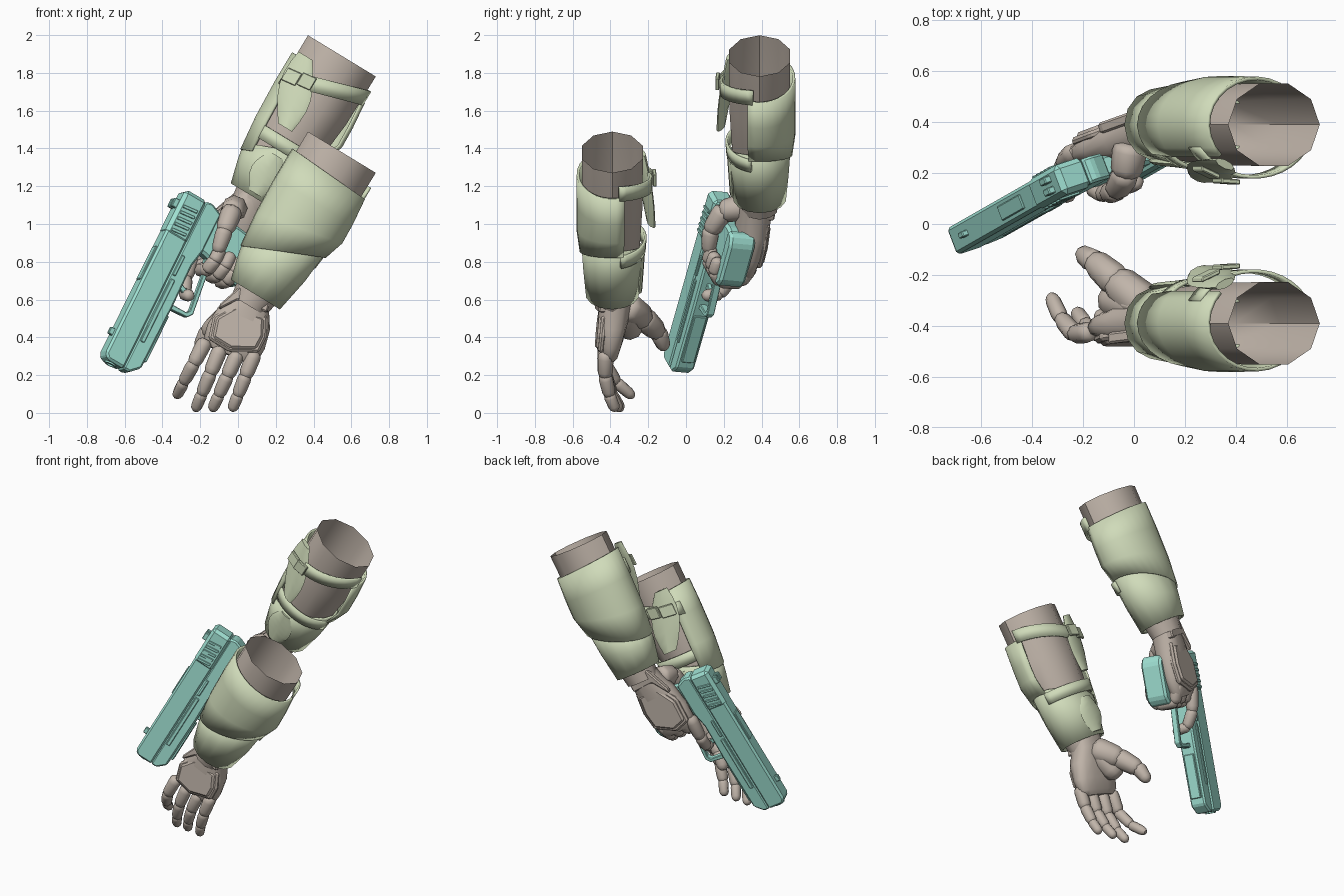
import bpy, bmesh, math
from mathutils import Vector

if "Cube" in bpy.data.objects:
    bpy.data.objects.remove(bpy.data.objects["Cube"])


def material(name, rgb):
    m = bpy.data.materials.new(name)
    m.use_nodes = True
    m.diffuse_color = (*rgb, 1)
    m.node_tree.nodes["Principled BSDF"].inputs["Base Color"].default_value = (*rgb, 1)
    return m


CLOTH = material("warm grey cloth", (0.53, 0.46, 0.40))
ARMOUR = material("pale green armour", (0.63, 0.71, 0.49))
METAL = material("teal metal", (0.35, 0.75, 0.65))


def loft(name, rings, mat, cap=True, closed=True, solid=0, bevel=0, angle=40):
    """Skin a list of point rings into one object."""
    bm = bmesh.new()
    rows = [[bm.verts.new(p) for p in ring] for ring in rings]
    n = len(rows[0])
    for r0, r1 in zip(rows, rows[1:]):
        for i in range(n if closed else n - 1):
            j = (i + 1) % n
            bm.faces.new((r0[i], r0[j], r1[j], r1[i]))
    if cap:
        bm.faces.new(rows[0])
        bm.faces.new(rows[-1])
    bmesh.ops.recalc_face_normals(bm, faces=bm.faces)
    mesh = bpy.data.meshes.new(name)
    bm.to_mesh(mesh)
    bm.free()
    ob = bpy.data.objects.new(name, mesh)
    bpy.context.collection.objects.link(ob)
    mesh.materials.append(mat)
    if solid:
        mod = ob.modifiers.new("thickness", "SOLIDIFY")
        mod.thickness, mod.offset = solid, 0
    if bevel:
        mod = ob.modifiers.new("edge", "BEVEL")
        mod.width, mod.segments = bevel, 1
    bpy.ops.object.select_all(action="DESELECT")
    ob.select_set(True)
    bpy.context.view_layer.objects.active = ob
    if not bevel:
        bpy.ops.object.shade_smooth_by_angle(angle=math.radians(angle))
    return ob


def oval(c, u, v, n=10, power=1.0):
    pts = []
    for i in range(n):
        t = math.tau * i / n
        co, si = math.cos(t), math.sin(t)
        pts.append(c + u * math.copysign(abs(co) ** power, co)
                   + v * math.copysign(abs(si) ** power, si))
    return pts


def digit(name, pts, r0, r1):
    """A finger of overlapping rounded segments."""
    k = len(pts) - 1
    for i, (a, b) in enumerate(zip(pts, pts[1:])):
        d = (b - a).normalized()
        u = d.orthogonal().normalized()
        v = d.cross(u)
        ra, rb = r0 + (r1 - r0) * i / k, r0 + (r1 - r0) * (i + 1) / k
        a, b = a - d * ra * 0.35, b + d * rb * 0.35
        rings = []
        for t, s in ((0, 0.55), (0.1, 0.9), (0.25, 1), (0.75, 1), (0.9, 0.85), (1, 0.45)):
            r = (ra + (rb - ra) * t) * s
            rings.append(oval(a.lerp(b, t), u * r, v * r, 8))
        loft(f"{name}_segment_{i + 1}", rings, CLOTH, angle=50)


# Forearms: sleeve, guard, cuff, straps and pads, mirrored across y
DOWN, ACROSS = Vector((-0.52, 0, -0.855)), Vector((0.855, 0, -0.52))


def forearm(tag, side, top):
    centre = Vector((0.55, side * 0.39, top))

    def at(s, a, b):
        return centre + DOWN * s + ACROSS * a + Vector((0, side * b, 0))

    def shell(name, t0, t1, stations, mat, n=14, solid=0.014, closed=False):
        rings = []
        for s, ra, rb, tilt, ca in stations:
            ring = []
            for i in range(n if closed else n + 1):
                t = math.radians(t0 + (t1 - t0) * i / n)
                ring.append(at(s + tilt * math.cos(t), ca + ra * math.cos(t), rb * math.sin(t)))
            rings.append(ring)
        loft(f"{tag}_{name}", rings, mat, cap=False, closed=closed, solid=solid)

    shell("sleeve", 0, 360, [(0, .21, .17, 0, 0), (.3, .208, .168, 0, 0), (.6, .18, .15, 0, 0),
                             (.8, .13, .12, 0, 0), (.95, .105, .095, 0, 0)],
          CLOTH, 10, 0, True)
    shell("forearm_guard", -20, 222, [(.135, .228, .182, .015, 0), (.3, .235, .184, 0, .008),
                                      (.46, .232, .184, -.05, .015), (.61, .204, .166, -.09, .008)],
          ARMOUR, 18)
    shell("wrist_cuff", 0, 360, [(.58, .198, .16, -.08, 0), (.72, .18, .15, -.03, 0),
                                 (.88, .145, .135, 0, 0)], ARMOUR, 14, 0.014, True)
    shell("upper_strap", 205, 350, [(.15, .228, .205, -.07, 0), (.235, .228, .205, -.07, 0)], ARMOUR)
    shell("lower_strap", 205, 345, [(.525, .208, .175, 0, 0), (.6, .2, .17, 0, 0)], ARMOUR)
    # Strap flap and palm-side pad
    for name, s0, s1, a0, a1, width, b0, b1 in (("strap_flap", .1, .48, -.165, -.06, .095, -.155, -.205),
                                                ("cuff_pad", .63, .86, -.02, -.01, .09, -.155, -.14)):
        rings = []
        for i in range(7):
            t = i / 6
            w = width * (0.45 + 0.55 * math.sin(math.pi * t))
            c = at(s0 + (s1 - s0) * t, a0 + (a1 - a0) * t, b0 + (b1 - b0) * t)
            tilt = Vector((0, side * 0.35 * w, 0)) if name == "strap_flap" else Vector()
            rings.append(oval(c, ACROSS * w - tilt, Vector((0, side * 0.018, 0)), 8))
        loft(f"{tag}_{name}", rings, ARMOUR)
    # Buckle over the flap
    for k, (s, a0, a1) in enumerate(((.2, -.21, -.13), (.18, -.13, -.05))):
        loft(f"{tag}_buckle_{k + 1}",
             [[at(s, a0, -.16 - .05 * k + d), at(s + .075, a0, -.16 - .05 * k + d),
               at(s + .065, a1, -.195 - .02 * k + d), at(s - .01, a1, -.195 - .02 * k + d)]
              for d in (0, -.02)], ARMOUR, bevel=.004)


def hand(tag, wrist, knuckles, across_hint, out_hint, width):
    """Palm block and armoured back plate."""
    along = knuckles - wrist
    length = along.length
    along.normalize()
    across = (across_hint - along * across_hint.dot(along)).normalized()
    out = along.cross(across)
    if out.dot(out_hint) < 0:
        out = -out
    rings = []
    for t, w, h in ((-.2, .1, .09), (.1, .105, .085), (.4, .15, .08), (.75, .165, .065),
                    (1, .155, .05), (1.1, .12, .03)):
        rings.append(oval(wrist + along * t * length, across * w * width, out * h, 14, 0.75))
    loft(f"{tag}_palm", rings, CLOTH, angle=50)
    outline = [(.6, -.155), (.24, -.075), (.22, .11), (.56, .15), (.86, .145), (1.06, 0), (1, -.13)]
    for name, grow, lo, hi in (("back_plate_rim", 1, .03, .066), ("back_plate", .86, .05, .078)):
        loft(f"{tag}_{name}",
             [[wrist + along * (.64 + (t - .64) * grow) * length + across * c * grow * width + out * h
               for t, c in outline] for h in (lo, hi)], CLOTH, bevel=.012)
    # Wrist band plate
    loft(f"{tag}_wrist_plate",
         [[wrist + along * t * length + across * c * width + out * h
           for t, c in ((-.05, -.09), (-.05, .09), (.17, .1), (.17, -.07), (.45, -.14), (.38, -.15))]
          for h in (.04, .084)], CLOTH, bevel=.008)


forearm("near", -1, 1.38)
forearm("far", 1, 1.89)

# Open hand
hand("open_hand", Vector((.08, -.375, .61)), Vector((-.04, -.405, .335)),
     Vector((.92, 0, -.39)), Vector((0, -1, 0)), 1)
for name, x, z, dx, curl in (("index", -.175, .375, -.15, .14), ("middle", -.095, .335, -.13, .08),
                             ("ring", -.005, .31, -.13, .07), ("little", .085, .31, -.115, .05)):
    end = .09 if name == "index" else .02
    path = [Vector((x + dx * t, -.425 + curl * bend, z + (end - z) * t))
            for t, bend in ((0, 0), (.4, -.05), (.75, .4), (1, 1))]
    digit("open_hand_" + name, path, .043, .029)
digit("open_hand_thumb", [Vector(p) for p in ((.035, -.315, .56), (-.07, -.225, .5),
                                              (-.16, -.145, .425), (-.205, -.115, .345))], .088, .034)
digit("open_hand_thumb_mound", [Vector((.03, -.33, .56)), Vector((-.1, -.29, .43))], .085, .07)

# Pistol frame: p runs to the muzzle, q up, r to the near side; rolled slightly
REAR = Vector((-.222, .192, 1.09))
FWD, UP, NEAR = Vector((-.43, -.245, -.87)), Vector((-.829, -.272, .488)), Vector((.354, -.929, .084))


def gun(p, q, r):
    return REAR + FWD * p + UP * q + NEAR * r


def slab(name, outline, r0, r1, bevel=.006):
    return loft(name, [[gun(p, q, r) for p, q in outline] for r in (r0, r1)], METAL, bevel=bevel)


def block(name, p0, p1, q0, q1, r0, r1, bevel=.004):
    return slab(name, [(p0, q0), (p1, q0), (p1, q1), (p0, q1)], r0, r1, bevel)


slab("slide", [(-.04, -.025), (.975, -.025), (.975, .08), (.95, .105), (-.02, .105), (-.04, .09)],
     -.056, .056, .022)
slab("pistol_frame", [(-.04, -.02), (.975, -.02), (.975, -.06), (.925, -.11), (.55, -.115),
                      (.3, -.11), (.2, -.13), (-.02, -.13), (-.05, -.06)], -.052, .052, .01)
block("rear_housing", -.045, .22, -.03, .108, -.062, .062, .02)
block("under_rail", .6, .88, -.125, -.1, -.035, .035)
block("front_sight", .8, .84, .1, .13, -.012, .012)
for r in (-.022, .022):
    block("rear_sight", .02, .07, .1, .135, r - .014, r + .014)
block("slide_top_plate", .3, .5, .1, .112, -.03, .03)
loft("muzzle_ring", [oval(gun(p, .04, 0), UP * s, NEAR * s, 10)
                     for p, s in ((.955, .034), (.983, .034), (.983, .022), (.96, .022))], METAL, cap=False)
for sign in (-1, 1):
    for k in range(5):
        p = .03 + k * .035
        slab("slide_serration", [(p, 0), (p + .016, 0), (p + .026, .085), (p + .01, .085)],
             sign * .058, sign * .07, .002)
    block("side_rail", .42, .8, -.06, -.035, sign * .05, sign * .06)
    block("slide_lever", .28, .4, -.05, -.03, sign * .05, sign * .064)
slab("grip", [(0, -.08), (.2, -.08), (.225, -.2), (.25, -.37), (0, -.37), (-.015, -.25)], -.046, .046, .015)
slab("grip_base", [(-.04, -.33), (.27, -.33), (.275, -.38), (.23, -.415), (.01, -.415), (-.04, -.385)],
     -.07, .075, .014)
slab("trigger_guard", [(.56, -.1), (.55, -.22), (.52, -.243), (.28, -.215), (.22, -.19), (.22, -.165),
                       (.29, -.192), (.51, -.218), (.528, -.205), (.53, -.1)], -.02, .02, .004)
slab("trigger", [(.4, -.1), (.43, -.1), (.45, -.17), (.435, -.19), (.42, -.16)], -.012, .012, .003)

# Gripping hand
hand("grip_hand", Vector((.07, .38, 1.12)), gun(.2, -.24, -.1), -UP, -NEAR, .85)
for name, q in (("middle", -.2), ("ring", -.265), ("little", -.325)):
    digit("grip_hand_" + name, [gun(p, q, r) for p, r in
                                ((.17, -.11), (.265, -.075), (.27, .04), (.22, .08), (.15, .08))], .044, .034)
digit("grip_hand_index", [gun(*p) for p in ((.19, -.13, -.11), (.34, -.15, -.095),
                                            (.43, -.17, -.05), (.445, -.175, .035))], .042, .032)
digit("grip_hand_thumb", [gun(*p) for p in ((-.11, -.2, -.02), (-.065, -.17, .06),
                                            (.06, -.17, .1), (.17, -.19, .09))], .072, .036)
